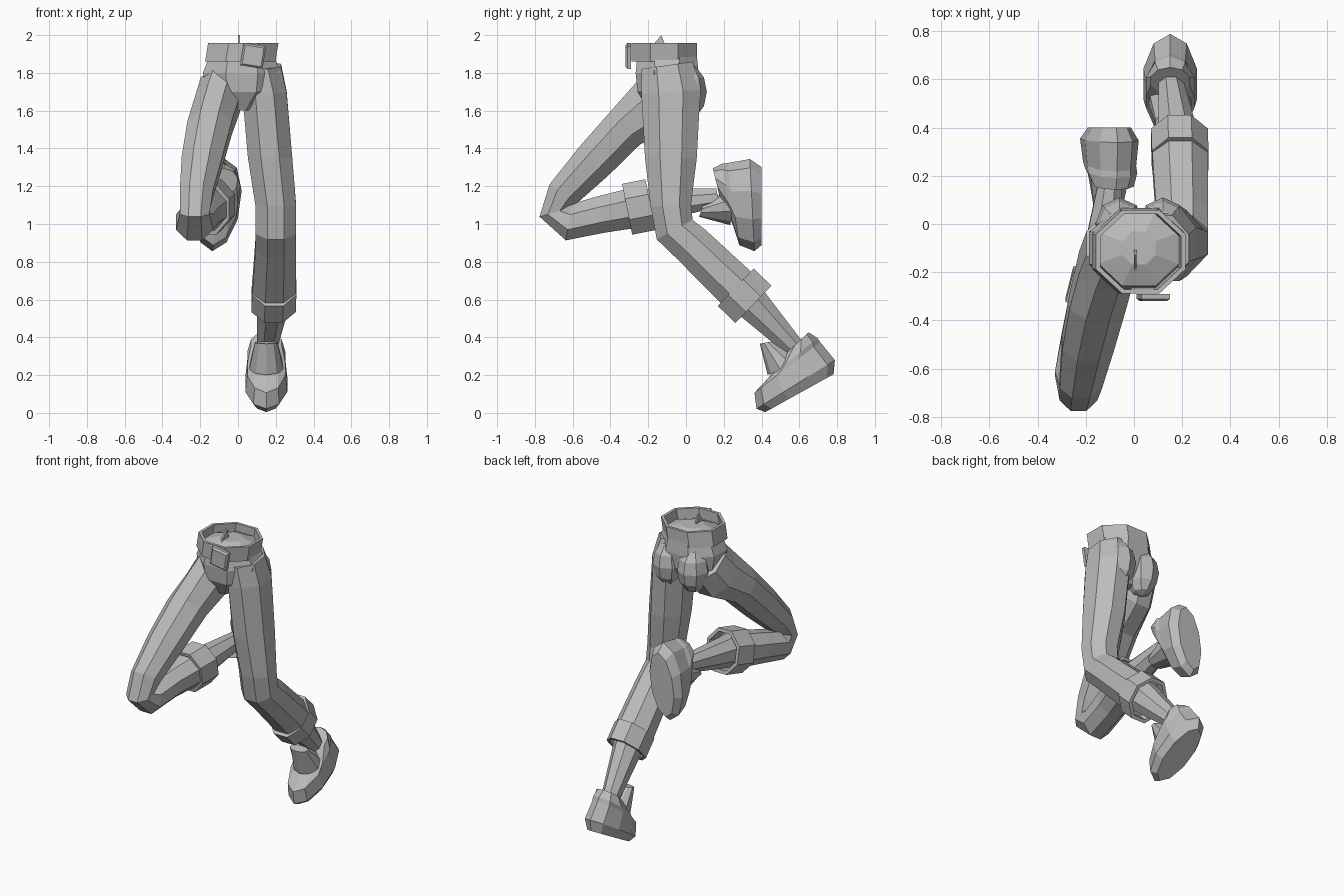
import bpy, bmesh
from math import sin, cos, radians, pi
from mathutils import Vector, Matrix

old = bpy.data.objects.get("Cube")
if old:
    bpy.data.objects.remove(old, do_unlink=True)

grey = (0.5, 0.5, 0.5, 1)
material = bpy.data.materials.new("plain grey")
material.use_nodes = True
material.diffuse_color = grey
material.node_tree.nodes["Principled BSDF"].inputs["Base Color"].default_value = grey

SIDEWAYS = Vector((1, 0, 0))
BACKWARD = Vector((0, 1, 0))


def make_object(name, bm):
    """Turn a finished bmesh into a grey object."""
    bmesh.ops.recalc_face_normals(bm, faces=bm.faces)
    mesh = bpy.data.meshes.new(name)
    bm.to_mesh(mesh)
    bm.free()
    mesh.materials.append(material)
    bpy.context.collection.objects.link(bpy.data.objects.new(name, mesh))


def loft(name, rings, caps=True):
    """Skin a list of equal point rings; without caps the last ring joins the first."""
    bm = bmesh.new()
    rows = [[bm.verts.new(point) for point in ring] for ring in rings]
    count = len(rows[0])
    if caps:
        bm.faces.new(rows[0])
        bm.faces.new(rows[-1])
    else:
        rows.append(rows[0])
    for lower, upper in zip(rows, rows[1:]):
        for i in range(count):
            j = (i + 1) % count
            bm.faces.new((lower[i], lower[j], upper[j], upper[i]))
    make_object(name, bm)


def oval(centre, width, depth, across=BACKWARD, sides=8):
    """Ring of points spanned by the sideways axis and a second direction."""
    turns = [2 * pi * (i + 0.5) / sides for i in range(sides)]
    return [centre + 1.06 * (SIDEWAYS * width * cos(t) + across * depth * sin(t))
            for t in turns]


def band(name, centre, width, depth, across, axis, half_length, wall):
    """Hollow band with square rims."""
    corners = ((-1, wall), (-1, 1), (1, 1), (1, wall))
    loft(name, [oval(centre + axis * half_length * end, width * size, depth * size, across)
                for end, size in corners], caps=False)


def side_direction(before, after):
    """Direction of travel in the side plane."""
    step = after - before
    return Vector((0, step.y, step.z)).normalized()


def across_of(direction):
    return Vector((0, -direction.z, direction.y))


def shoe(side, toe, angle, lean):
    """Shoe standing on its sole, with the toe at a point and the heel along an angle."""
    a = radians(angle)
    along = Vector((lean, cos(a), sin(a)))
    up = Vector((0, -sin(a), cos(a)))

    def stack(name, slices, rise):
        rings = []
        for height, front, back, width in slices:
            middle = toe + along * (front + back) / 2 + up * height
            slant = along + up * rise * height
            rings.append(oval(middle, width, (back - front) / 2, slant, sides=10))
        loft(name, rings)

    stack(side + "_shoe", ((0, 0, 0.39, 0.08), (0.05, -0.03, 0.43, 0.11),
                           (0.15, 0, 0.41, 0.1), (0.18, 0.1, 0.41, 0.1),
                           (0.24, 0.25, 0.39, 0.08)), rise=1)
    stack(side + "_shoe_tongue", ((0.15, 0.1, 0.3, 0.09), (0.32, 0.14, 0.2, 0.06)), rise=-1)


def leg(side, path, ankle, toe, angle, lean):
    """Trouser leg along a path of (x, y, z, radius), then cuff, ankle and shoe."""
    points = [Vector(p[:3]) for p in path]
    travel = [side_direction(p, q) for p, q in zip(points, points[1:])]
    bends = [(p + q).normalized() for p, q in zip(travel[:1] + travel, travel + travel[-1:])]
    loft(side + "_trouser_leg", [
        oval(point, min(p[3], 0.12), p[3], across_of(bend))
        for point, p, bend in zip(points, path, bends)])

    end, ankle = points[-1], Vector(ankle)
    across = across_of(bends[-1])
    axis = (end - points[-2]).normalized()
    band(side + "_cuff", end, 0.12, 0.14, across, axis, half_length=0.065, wall=0.84)
    loft(side + "_ankle", [oval(end, 0.09, 0.1, across), oval(ankle, 0.05, 0.05, across)])
    shoe(side, Vector(toe), angle, lean)


# Hips, built upward from the crotch
hip_centre = Vector((0.02, -0.1, 0))
loft("hips", [oval(hip_centre + Vector((0, 0, z)), width, depth) for z, width, depth in (
    (1.6, 0.05, 0.1), (1.7, 0.19, 0.16), (1.8, 0.21, 0.17), (1.9, 0.17, 0.16),
    (1.94, 0.07, 0.07))])

# Buttocks
for name, x in (("left_buttock", 0.12), ("right_buttock", -0.06)):
    bm = bmesh.new()
    bmesh.ops.create_uvsphere(bm, u_segments=8, v_segments=6, radius=0.1)
    bmesh.ops.scale(bm, vec=(1, 1.1, 1.5), verts=bm.verts)
    bmesh.ops.translate(bm, vec=(x, 0, 1.7), verts=bm.verts)
    make_object(name, bm)

# Belt, tilted down towards the left, with its buckle and a small fin behind
tilt = Vector((-0.16, 0, -1)).normalized() * -1
waist = Vector((0.02, -0.115, 1.91))
slope = Matrix.Rotation(radians(9), 3, "Y")
band("belt", waist, 0.19, 0.177, BACKWARD, tilt, half_length=0.05, wall=0.9)
square = [slope @ Vector((i, 0, j)) for i, j in ((-1, -1), (1, -1), (1, 1), (-1, 1))]
loft("belt_buckle", [[Vector((0.08, y, 1.89)) + corner * size for corner in square]
                     for y, size in ((-0.29, 0.06), (-0.31, 0.06), (-0.32, 0.05))])
loft("waist_fin", [[Vector((x, -0.2, 1.92)), Vector((x, -0.1, 1.92)), Vector((x, -0.13, 2))]
                   for x in (0, 0.01)])

# Left leg trails with the shin swept back
leg("left",
    path=[(0.11, -0.1, 1.84, 0.14), (0.14, -0.08, 1.7, 0.16), (0.17, -0.08, 1.35, 0.14),
          (0.2, -0.08, 1.1, 0.11), (0.2, -0.06, 0.97, 0.11), (0.2, 0.03, 0.89, 0.11),
          (0.19, 0.31, 0.62, 0.12)],
    ankle=(0.15, 0.6, 0.32), toe=(0.15, 0.43, 0.01), angle=29, lean=0)

# Right leg lifts its knee forward with the shin folded back
leg("right",
    path=[(-0.08, -0.08, 1.74, 0.15), (-0.11, -0.16, 1.63, 0.16), (-0.15, -0.32, 1.51, 0.12),
          (-0.19, -0.49, 1.33, 0.11), (-0.22, -0.65, 1.16, 0.09), (-0.23, -0.7, 1.06, 0.08),
          (-0.23, -0.62, 1.01, 0.1), (-0.2, -0.45, 1.05, 0.1), (-0.15, -0.25, 1.09, 0.11)],
    ankle=(-0.1, 0.17, 1.14), toe=(-0.13, 0.4, 0.9), angle=90, lean=0.14)
